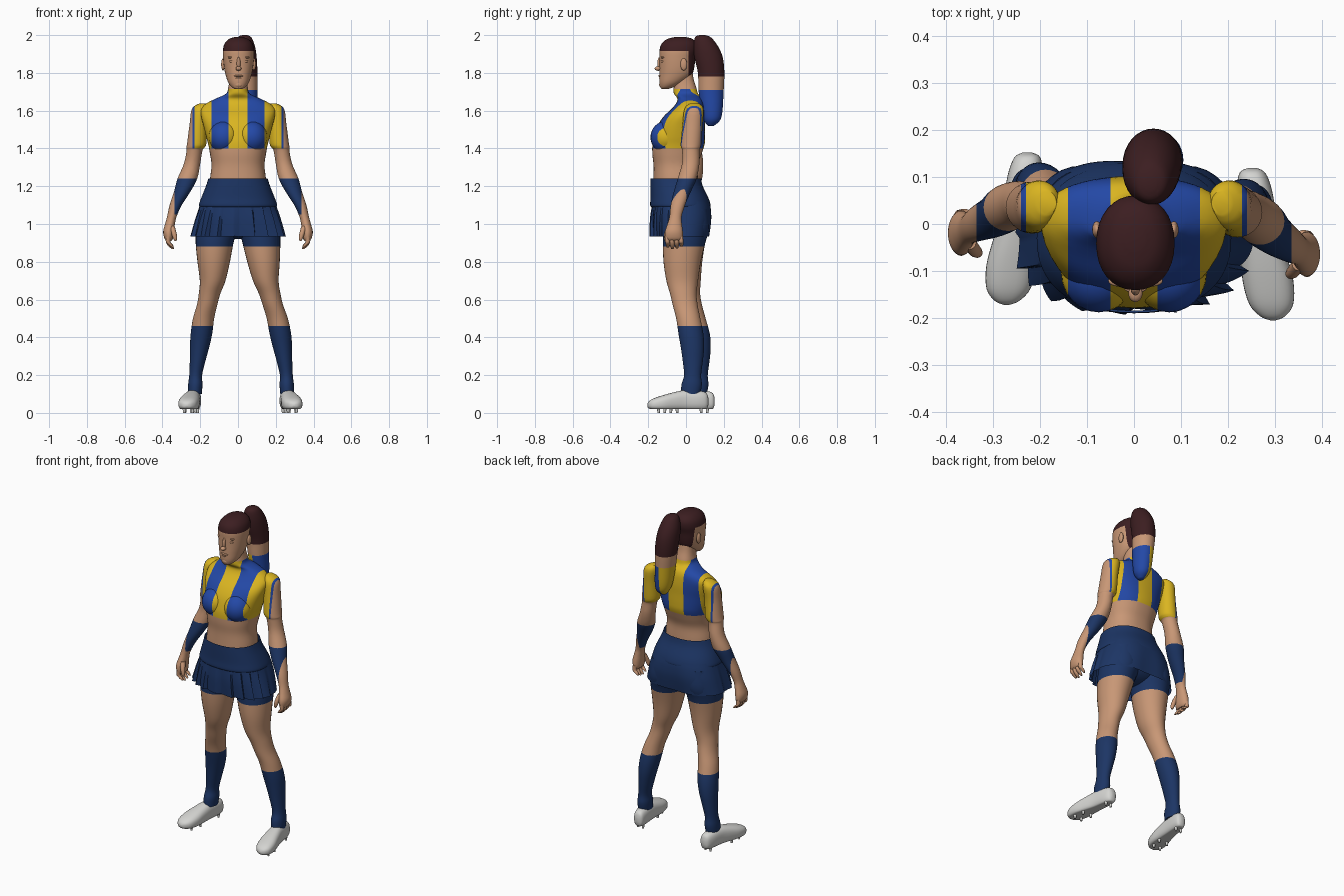
import bpy, bmesh, math
from mathutils import Matrix, Vector

cube = bpy.data.objects.get("Cube")
if cube:
    bpy.data.objects.remove(cube)


def material(name, rgb):
    m = bpy.data.materials.new(name)
    m.use_nodes = True
    m.diffuse_color = (*rgb, 1)
    bsdf = m.node_tree.nodes["Principled BSDF"]
    bsdf.inputs["Base Color"].default_value = (*rgb, 1)
    bsdf.inputs["Roughness"].default_value = 0.7
    return m


SKIN, YELLOW, BLUE, NAVY, HAIR, WHITE = range(6)
MATS = [material("skin", (.58, .31, .18)), material("shirt yellow", (.70, .46, .015)),
        material("shirt blue", (.017, .065, .38)), material("navy cloth", (.012, .036, .13)),
        material("dark brown hair", (.045, .013, .015)), material("shoe white", (.66, .66, .64))]
STRIPES = (.05, .14, .23, .24)
X_CUTS = [("x", s * v) for v in STRIPES for s in (-1, 1)]


def shirt(x):
    """Vertical shirt stripes, chosen by distance from the middle."""
    for limit, colour in zip(STRIPES, (YELLOW, BLUE, YELLOW, BLUE)):
        if abs(x) < limit:
            return colour
    return SKIN


def finish(bm, name, paint, cuts=()):
    """Cut colour borders, paint faces by rule and make a smooth object."""
    bmesh.ops.recalc_face_normals(bm, faces=bm.faces[:])
    for axis, value in cuts:
        normal = Vector([float(axis == a) for a in "xyz"])
        bmesh.ops.bisect_plane(bm, geom=bm.verts[:] + bm.edges[:] + bm.faces[:],
                               dist=1e-5, plane_co=normal * value, plane_no=normal)
    me = bpy.data.meshes.new(name)
    for m in MATS:
        me.materials.append(m)
    for f in bm.faces:
        f.smooth = True
        f.material_index = paint(f.calc_center_median()) if callable(paint) else paint
    bm.to_mesh(me)
    bm.free()
    ob = bpy.data.objects.new(name, me)
    bpy.context.collection.objects.link(ob)
    bpy.ops.object.select_all(action="DESELECT")
    ob.select_set(True)
    bpy.context.view_layer.objects.active = ob
    bpy.ops.object.shade_smooth_by_angle(angle=math.radians(50))
    return ob


def spline(secs, steps):
    """Catmull-Rom smoothing through the sections."""
    out = []
    for i in range(len(secs) - 1):
        quad = [secs[max(i - 1, 0)], secs[i], secs[i + 1], secs[min(i + 2, len(secs) - 1)]]
        for k in range(steps):
            t = k / steps
            out.append([.5 * (2 * b + (c - a) * t + (2 * a - 5 * b + 4 * c - d) * t * t
                              + (3 * b - a - 3 * c + d) * t ** 3) for a, b, c, d in zip(*quad)])
    return out + [secs[-1]]


def loft(name, secs, paint, cuts=(), n=32, steps=4, power=2, axis="z", floor=0, warp=None, caps=True):
    """Skin rings (x, y, z, half width, half depth) across the given axis."""
    bm = bmesh.new()
    rings = []
    path = spline(secs, steps)
    for i, (x, y, z, rx, ry) in enumerate(path):
        ring = []
        for k in range(n):
            a = math.tau * k / n
            c, s = (math.copysign(abs(v) ** (2 / power), v) for v in (math.cos(a), math.sin(a)))
            w = warp(a, i / (len(path) - 1)) if warp else 1
            u, v = rx * c * w, ry * s * w
            ring.append(bm.verts.new((x + u, y + v, z) if axis == "z" else (x + u, y, max(z + v, floor))))
        rings.append(ring)
    for r, q in zip(rings, rings[1:]):
        for k in range(n):
            bm.faces.new((r[k], r[(k + 1) % n], q[(k + 1) % n], q[k]))
    if caps:
        bm.faces.new(rings[0])
        bm.faces.new(rings[-1])
    return finish(bm, name, paint, cuts)


def ellipsoid(name, centre, radii, paint, cuts=()):
    bm = bmesh.new()
    bmesh.ops.create_uvsphere(bm, u_segments=24, v_segments=16, radius=1,
                              matrix=Matrix.Translation(centre) @ Matrix.Diagonal((*radii, 1)))
    return finish(bm, name, paint, cuts)


def torso_paint(c):
    return SKIN if c.z > 1.715 or c.z < 1.4 else shirt(c.x)


# Torso and neck
loft("torso", [(0, -.055, 1.18, .15, .12), (0, -.055, 1.24, .148, .118), (0, -.055, 1.31, .14, .117),
               (0, -.048, 1.37, .148, .13), (0, -.04, 1.42, .157, .138), (0, -.035, 1.46, .168, .136),
               (0, -.025, 1.52, .183, .126), (0, -.008, 1.57, .195, .11), (0, .012, 1.61, .195, .088),
               (0, .022, 1.64, .165, .074), (0, .02, 1.665, .115, .066), (0, 0, 1.69, .063, .064),
               (0, -.005, 1.72, .052, .06), (0, -.01, 1.76, .046, .052), (0, -.015, 1.8, .045, .05)],
     torso_paint, X_CUTS + [("z", 1.4), ("z", 1.715)], n=48, power=2.3)
for side, s in (("left", 1), ("right", -1)):
    ellipsoid(side + "_bust", (s * .075, -.105, 1.46), (.08, .083, .085), torso_paint, X_CUTS + [("z", 1.4)])


# Head with painted hairline
def head_paint(c):
    return HAIR if c.z > 1.915 or (c.y > .012 and c.z > 1.78) else SKIN


loft("head", [(.003, -.112, 1.715, .018, .018), (.003, -.1, 1.725, .036, .036), (.003, -.078, 1.75, .055, .063),
              (.003, -.055, 1.79, .069, .086), (.003, -.048, 1.83, .077, .092), (.003, -.045, 1.88, .082, .095),
              (.003, -.04, 1.92, .083, .1), (.003, -.036, 1.955, .074, .093), (.003, -.032, 1.98, .05, .066),
              (.003, -.03, 1.99, .02, .025)], head_paint, [("z", 1.915), ("y", .012), ("z", 1.78)], power=2.15)
for name, centre, radii in (("nose_bridge", (.003, -.138, 1.85), (.01, .014, .034)),
                            ("nose_tip", (.003, -.148, 1.823), (.015, .018, .012)),
                            ("upper_lip", (.003, -.136, 1.784), (.024, .011, .006)),
                            ("lower_lip", (.003, -.133, 1.773), (.02, .011, .006)),
                            ("chin", (.003, -.12, 1.738), (.026, .022, .02))):
    ellipsoid(name, centre, radii, SKIN)
for side, s in (("left", 1), ("right", -1)):
    ellipsoid(side + "_eyelid", (.003 + s * .034, -.121, 1.861), (.017, .012, .008), SKIN)
    ellipsoid(side + "_brow", (.003 + s * .034, -.121, 1.882), (.024, .012, .007), SKIN)
    ellipsoid(side + "_ear", (.003 + s * .082, -.012, 1.845), (.01, .018, .032), SKIN)


# Ponytail
def tail_paint(c):
    return HAIR if c.z > 1.78 else SKIN if c.z > 1.71 else shirt(c.x)


loft("ponytail", [(.035, .085, 2, .012, .014), (.035, .09, 1.988, .036, .042), (.035, .105, 1.94, .055, .065),
                  (.037, .12, 1.88, .062, .075), (.041, .133, 1.8, .062, .07), (.047, .133, 1.7, .056, .066),
                  (.055, .137, 1.6, .05, .056), (.06, .137, 1.55, .038, .044), (.06, .132, 1.52, .014, .016)],
     tail_paint, [("z", 1.78), ("z", 1.71), ("x", .05)])

# Skirt: smooth waistband, then pleats that fade out over the seat
loft("skirt_waistband", [(0, -.055, 1.24, .157, .134), (0, -.05, 1.2, .17, .139), (0, -.035, 1.14, .194, .153),
                         (0, -.03, 1.1, .207, .16), (0, -.03, 1.09, .2, .154)], NAVY, n=64, power=2.3, caps=False)


def pleats(a, t):
    front = max(0, min(1, .35 - math.sin(a) * 1.5))
    saw = (a / math.tau * 20) % 1
    cleft = .05 * math.exp(-((a - math.pi / 2) / .2) ** 2)
    return 1 + front * t * .12 * (saw - .6) - cleft * t


loft("skirt_pleats", [(0, -.026, 1.12, .195, .15), (0, -.024, 1.08, .208, .158), (0, -.025, 1.02, .227, .163),
                      (0, -.03, .935, .25, .158)], NAVY, n=160, power=2.5, warp=pleats, caps=False)
ellipsoid("shorts_seat", (0, 0, 1.04), (.19, .13, .12), NAVY)


# Limbs: the right side stands slightly further back and closer in
def pose(s, secs, top, span, dx, dy):
    out = []
    for x, y, z, rx, ry in secs:
        t = max(0, min(1, (top - z) / span)) if s < 0 else 0
        out.append((s * (x - dx * t), y + dy * t, z, rx, ry))
    return out


def leg_paint(c):
    return SKIN if .46 < c.z < .88 else NAVY


def arm_paint(c):
    if c.z > 1.4:
        return shirt(c.x)
    return NAVY if 1.05 < c.z < 1.24 and abs(c.x) < .335 else SKIN


LEG = [(.11, .005, 1.08, .09, .11), (.113, .002, .98, .108, .122), (.124, -.01, .9, .1, .112),
       (.135, -.02, .8, .086, .099), (.147, -.02, .7, .068, .084), (.168, -.014, .63, .057, .07),
       (.185, -.004, .57, .054, .066), (.208, .012, .5, .056, .064), (.224, .026, .42, .057, .066),
       (.235, .034, .35, .051, .062), (.245, .036, .28, .042, .054), (.256, .035, .2, .034, .045),
       (.258, .03, .15, .038, .054), (.26, .025, .1, .036, .05)]
ARM = [(.185, .045, 1.638, .02, .025), (.2, .042, 1.61, .044, .05), (.21, .035, 1.53, .046, .053),
       (.218, .027, 1.43, .051, .055), (.225, .025, 1.405, .048, .051), (.23, .025, 1.39, .042, .046),
       (.243, .025, 1.32, .043, .046), (.268, .006, 1.24, .052, .05), (.296, -.02, 1.17, .043, .045),
       (.33, -.043, 1.1, .032, .038), (.35, -.055, 1.04, .025, .032), (.36, -.06, 1, .026, .038),
       (.367, -.064, .96, .029, .047), (.367, -.064, .925, .023, .046), (.365, -.064, .91, .012, .036)]
SHOE = [(.252, .119, .06, .01, .015), (.252, .108, .062, .028, .043), (.257, .07, .065, .037, .052),
        (.265, 0, .066, .041, .055), (.275, -.06, .06, .048, .05), (.285, -.12, .051, .054, .043),
        (.292, -.17, .045, .047, .032), (.295, -.196, .042, .027, .019), (.296, -.205, .04, .006, .006)]

for side, s in (("left", 1), ("right", -1)):
    loft(side + "_leg", pose(s, LEG, .9, .5, .032, .035), leg_paint, [("z", .46), ("z", .88)])
    loft(side + "_arm", pose(s, ARM, 1.5, .4, 0, .045), arm_paint,
         X_CUTS + [("z", 1.4), ("z", 1.24), ("x", s * .335), ("z", 1.05)])
    loft(side + "_shoe", pose(s, SHOE, 1, .5, .025, .033), WHITE, power=2.5, axis="y", floor=.02)
    # Fingers and thumb
    for i in range(4):
        y, drop = -.1 + i * .024, .008 * abs(i - 1.3)
        finger = [(.368, y, .935, .013, .013), (.37, y + .002, .905, .012, .012),
                  (.358, y + .004, .88 + drop, .011, .011), (.345, y + .004, .866 + drop, .006, .006)]
        loft(f"{side}_finger_{i + 1}", pose(s, finger, 1.5, .4, 0, .045), SKIN, n=12)
    thumb = [(.35, -.085, .99, .014, .014), (.34, -.1, .955, .014, .014),
             (.333, -.106, .925, .011, .011), (.331, -.107, .91, .005, .005)]
    loft(side + "_thumb", pose(s, thumb, 1.5, .4, 0, .045), SKIN, n=12)
    # Studs under the sole
    studs = [(x, y, .012, 0, 0) for x, y in ((.238, .08), (.272, .08), (.25, -.08), (.305, -.08),
                                             (.265, -.145), (.31, -.145))]
    bm = bmesh.new()
    for x, y, z, _, _ in pose(s, studs, 1, .5, .025, .033):
        bmesh.ops.create_cone(bm, cap_ends=True, segments=10, radius1=.006, radius2=.009, depth=.024,
                              matrix=Matrix.Translation((x, y, z)))
    finish(bm, side + "_studs", WHITE)
